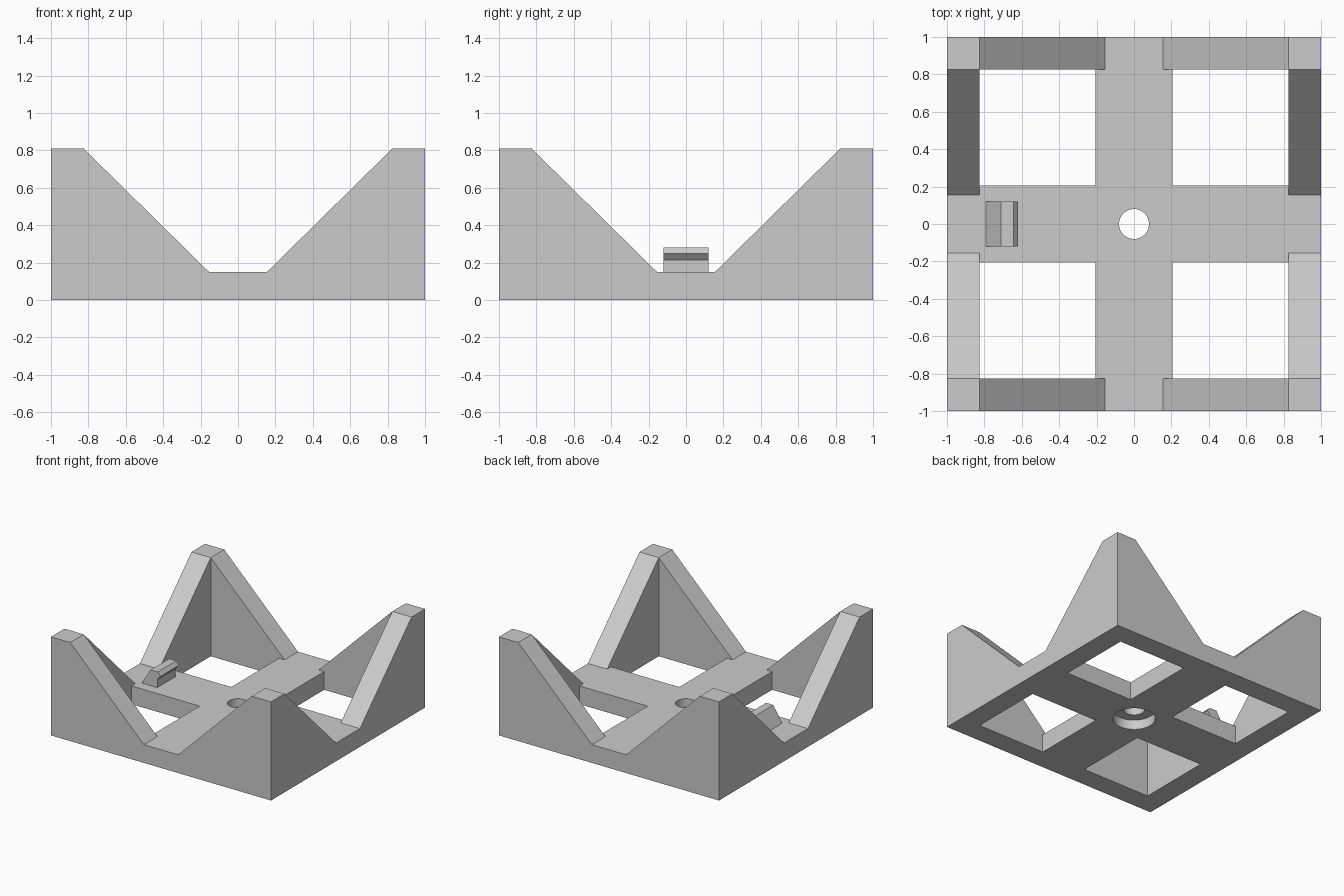
import bpy
import bmesh

if "Cube" in bpy.data.objects:
    bpy.data.objects.remove(bpy.data.objects["Cube"], do_unlink=True)

WALL = 0.825    # inner face of the walls
ARM = 0.205     # half width of the cross arms
FLOOR = 0.15    # top of the cross arms
TOP = 0.81      # top of the corner posts
NOTCH = 0.155   # half width of the low part of each wall

grey = bpy.data.materials.new("light_grey")
grey.use_nodes = True
colour = (0.6, 0.6, 0.6, 1)
grey.diffuse_color = colour
grey.node_tree.nodes["Principled BSDF"].inputs["Base Color"].default_value = colour


def prism(name, profile, place, start, end):
    """Extrude a 2D profile; place(u, v, w) maps it into space."""
    bm = bmesh.new()
    near = [bm.verts.new(place(u, v, start)) for u, v in profile]
    far = [bm.verts.new(place(u, v, end)) for u, v in profile]
    bm.faces.new(near)
    bm.faces.new(far)
    n = len(profile)
    for i in range(n):
        j = (i + 1) % n
        bm.faces.new((near[i], near[j], far[j], far[i]))
    bmesh.ops.recalc_face_normals(bm, faces=bm.faces)
    mesh = bpy.data.meshes.new(name)
    bm.to_mesh(mesh)
    bm.free()
    mesh.materials.append(grey)
    obj = bpy.data.objects.new(name, mesh)
    bpy.context.collection.objects.link(obj)
    return obj


def along_x(u, v, w):
    return (w, u, v)


def along_y(u, v, w):
    return (u, w, v)


def along_z(u, v, w):
    return (u, v, w)


def rectangle(a, b, c, d):
    return [(a, c), (b, c), (b, d), (a, d)]


def drill(radius, bottom, top):
    bpy.ops.mesh.primitive_cylinder_add(
        vertices=48, radius=radius, depth=top - bottom,
        location=(0, 0, (top + bottom) / 2))
    return bpy.context.object


def carve(target, cutter):
    cutter.hide_render = True
    bpy.context.view_layer.objects.active = target
    cut = target.modifiers.new("cut", "BOOLEAN")
    cut.operation = "DIFFERENCE"
    cut.solver = "EXACT"
    cut.object = cutter
    bpy.ops.object.modifier_apply(modifier=cut.name)
    bpy.data.objects.remove(cutter, do_unlink=True)


# Solid block, carved into a cross base with four corner posts
frame = prism("base_frame", rectangle(-1, 1, -1, 1), along_z, 0, TOP)
carve(frame, prism("inner_space", rectangle(-WALL, WALL, -WALL, WALL), along_z, FLOOR, 1))

# Sloping gaps through opposite walls
rise = TOP - FLOOR
grow = (WALL - NOTCH) * (1 - FLOOR) / rise
gap = [(-NOTCH, FLOOR), (NOTCH, FLOOR), (NOTCH + grow, 1), (-NOTCH - grow, 1)]
for direction in (along_x, along_y):
    carve(frame, prism("wall_gap", gap, direction, -1.2, 1.2))

# Windows between the cross arms
for sx in (-1, 1):
    for sy in (-1, 1):
        window = rectangle(sx * ARM, sx * WALL, sy * ARM, sy * WALL)
        carve(frame, prism("window", window, along_z, -0.2, 0.5))

# Central screw hole, wider underneath
carve(frame, drill(0.08, -0.2, 0.4))
carve(frame, drill(0.16, -0.2, 0.08))

bpy.ops.object.select_all(action="DESELECT")
frame.select_set(True)
bpy.context.view_layer.objects.active = frame
bpy.ops.object.shade_smooth_by_angle(angle=0.5)

# Hooked catch on the right arm
hook = [(-0.79, FLOOR), (-0.65, FLOOR), (-0.65, 0.215), (-0.62, 0.25),
        (-0.645, 0.28), (-0.71, 0.28)]
prism("hook_catch", hook, along_y, -0.12, 0.12)
